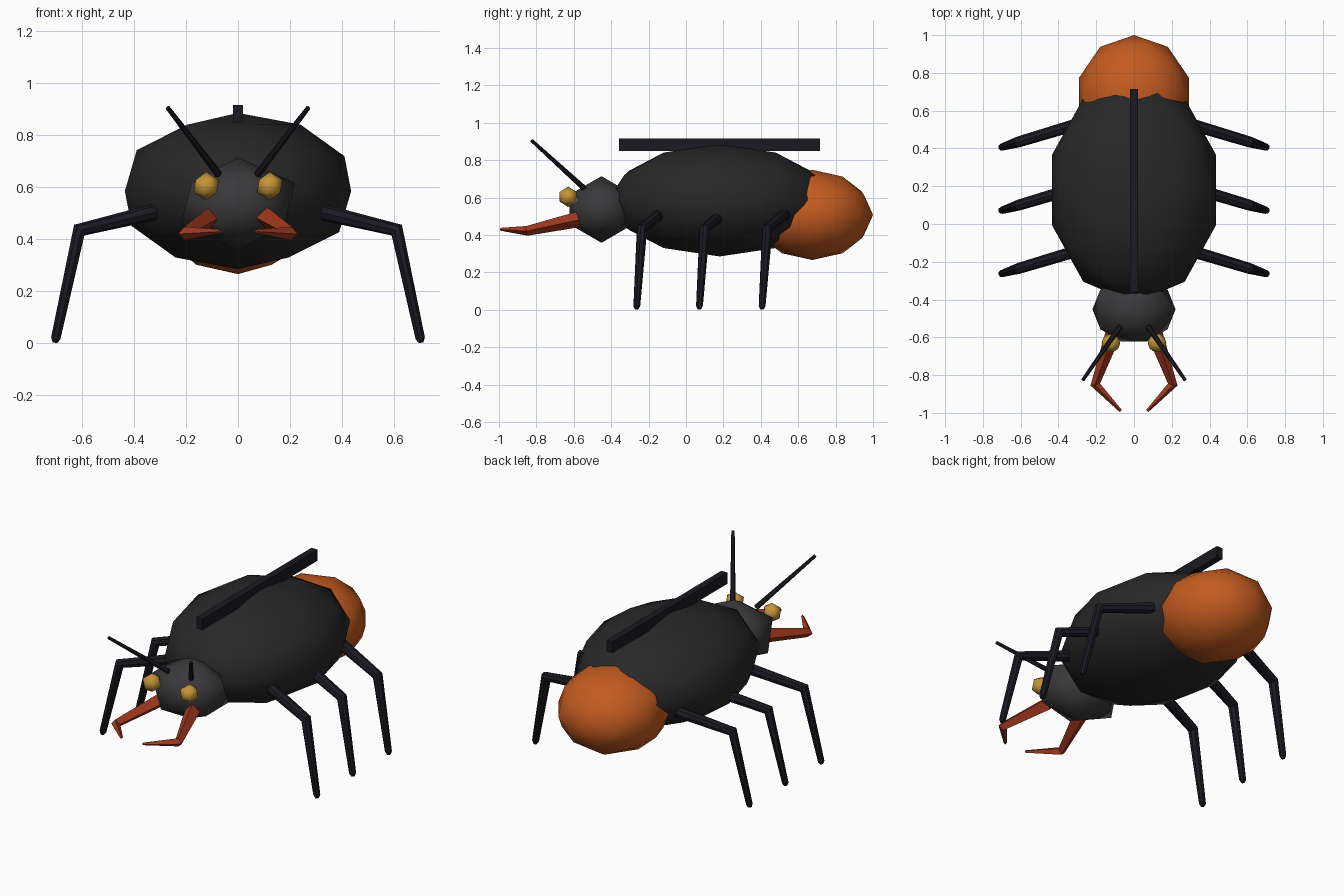
import bpy
from mathutils import Vector

if "Cube" in bpy.data.objects:
    bpy.data.objects.remove(bpy.data.objects["Cube"])


def material(name, rgb):
    m = bpy.data.materials.new(name)
    m.diffuse_color = (*rgb, 1)
    m.use_nodes = True
    m.node_tree.nodes["Principled BSDF"].inputs["Base Color"].default_value = m.diffuse_color
    return m


SHELL = material("shell_black", (0.022, 0.021, 0.022))
HEAD = material("head_grey", (0.042, 0.04, 0.043))
LIMB = material("limb_black", (0.011, 0.01, 0.016))
ORANGE = material("abdomen_orange", (0.55, 0.105, 0.014))
GOLD = material("eye_gold", (0.55, 0.3, 0.04))
RED = material("mandible_red", (0.35, 0.04, 0.014))


def ball(name, centre, radii, detail, mat):
    """Low-poly icosphere stretched into an ellipsoid, smooth shaded."""
    bpy.ops.mesh.primitive_ico_sphere_add(subdivisions=detail, radius=1, location=centre)
    o = bpy.context.object
    o.name = name
    o.scale = radii
    bpy.ops.object.transform_apply(location=False, rotation=False, scale=True)
    bpy.ops.object.shade_smooth()
    o.data.materials.append(mat)
    return o


def limb(name, points, radii, resolution, mat, smooth=False):
    """Tapered tube along straight segments, turned into a mesh."""
    c = bpy.data.curves.new(name, 'CURVE')
    c.dimensions = '3D'
    c.bevel_depth = 1
    c.bevel_resolution = resolution
    c.use_fill_caps = True
    s = c.splines.new('POLY')
    s.points.add(len(points) - 1)
    for p, co, r in zip(s.points, points, radii):
        p.co = (*co, 1)
        p.radius = r
    s.use_smooth = False
    o = bpy.data.objects.new(name, c)
    bpy.context.collection.objects.link(o)
    bpy.ops.object.select_all(action='DESELECT')
    o.select_set(True)
    bpy.context.view_layer.objects.active = o
    bpy.ops.object.convert(target='MESH')
    o = bpy.context.object
    o.name = name
    if smooth:
        bpy.ops.object.shade_smooth_by_angle(angle=0.6)
    o.data.materials.clear()
    o.data.materials.append(mat)
    return o


# Body masses
ball("wing_case", (0, 0.18, 0.585), (0.457, 0.6, 0.3), 2, SHELL)
ball("abdomen", (0, 0.675, 0.507), (0.305, 0.325, 0.241), 2, ORANGE)
ball("head", (0, -0.452, 0.536), (0.246, 0.2, 0.178), 1, HEAD)

# Ridge along the back
bpy.ops.mesh.primitive_cube_add(size=1, location=(0, 0.178, 0.882))
ridge = bpy.context.object
ridge.name = "wing_ridge"
ridge.scale = (0.04, 1.075, 0.066)
bpy.ops.object.transform_apply(location=False, rotation=False, scale=True)
ridge.data.materials.append(LIMB)

# Paired parts
for side, s in (("right", 1), ("left", -1)):
    def at(x, y, z):
        return Vector((s * x, y, z))

    ball(f"{side}_eye", at(0.122, -0.63, 0.604), (0.055,) * 3, 1, GOLD)
    limb(f"{side}_antenna", [at(0.075, -0.545, 0.65), at(0.27, -0.825, 0.905)],
         [0.015, 0.009], 1, LIMB)
    limb(f"{side}_mandible",
         [at(0.11, -0.58, 0.482), at(0.205, -0.85, 0.422), at(0.07, -0.99, 0.43)],
         [0.042, 0.026, 0.008], 0, RED)

    # Three bent legs, evenly spaced, with a small rounded toe
    for place, y in (("front", -0.145), ("middle", 0.19), ("rear", 0.525)):
        limb(f"{side}_{place}_leg",
             [at(0.31, y, 0.507), at(0.61, y - 0.09, 0.435),
              at(0.70, y - 0.118, 0.02), at(0.703, y - 0.119, 0.003)],
             [0.032, 0.029, 0.019, 0.01], 2, LIMB, True)
